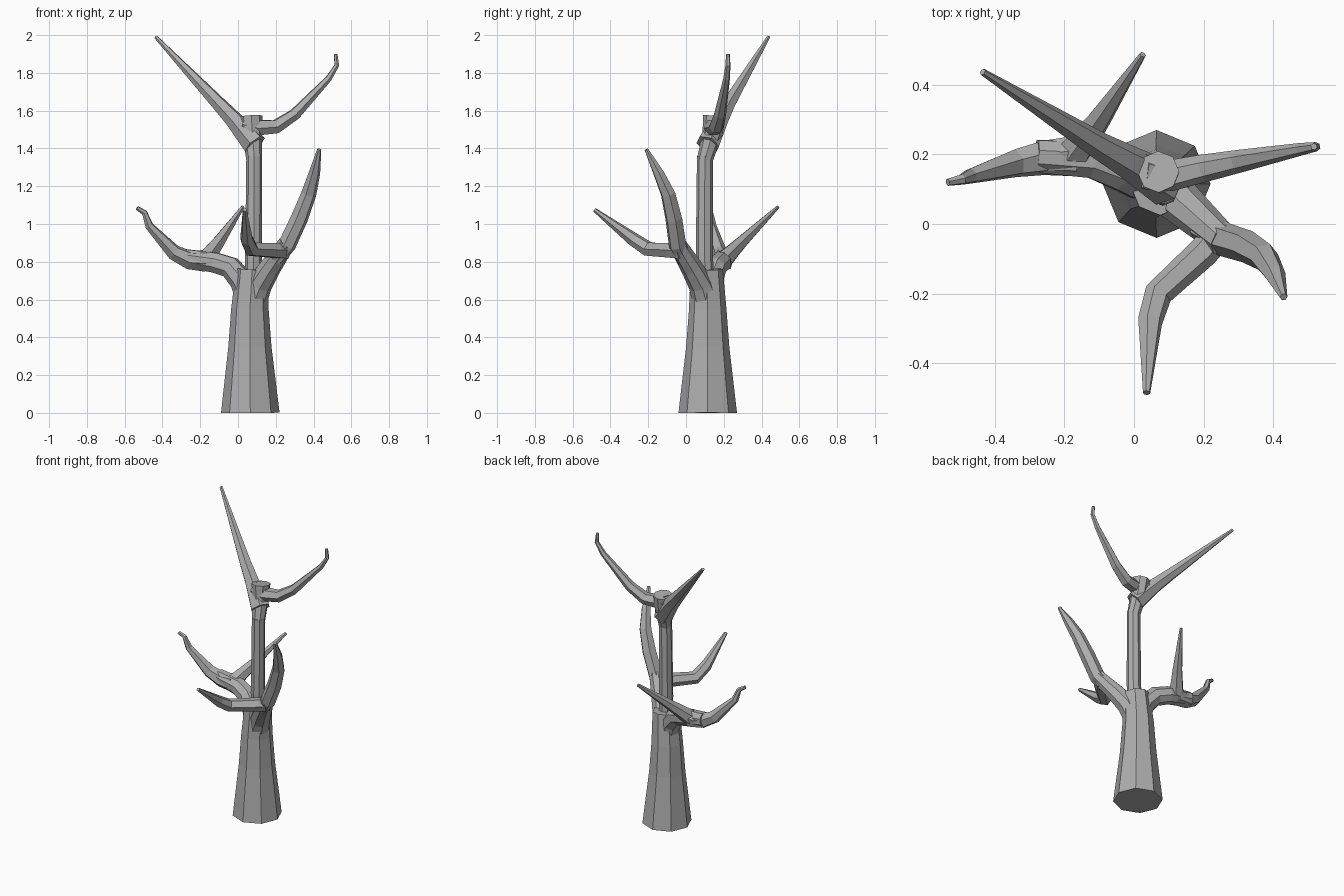
import bpy
import bmesh
import math
from mathutils import Vector

cube = bpy.data.objects.get("Cube")
if cube:
    bpy.data.objects.remove(cube, do_unlink=True)

# Bark material
bark = bpy.data.materials.new("grey_bark")
bark.use_nodes = True
GREY = (0.42, 0.42, 0.42, 1)
bark.diffuse_color = GREY
bark.node_tree.nodes["Principled BSDF"].inputs["Base Color"].default_value = GREY


def make_rings(bm, points, radii, sides):
    """One ring of vertices per path point, turned with the path without twisting."""
    rings = []
    side = Vector((1, 0, 0))
    for i, point in enumerate(points):
        before = (point - points[max(i - 1, 0)]).normalized()
        after = (points[min(i + 1, len(points) - 1)] - point).normalized()
        along = (before + after).normalized()
        side = (side - along * side.dot(along)).normalized()
        up = along.cross(side)
        angles = [math.tau * k / sides for k in range(sides)]
        rings.append([
            bm.verts.new(point + radii[i] * (side * math.cos(a) + up * math.sin(a)))
            for a in angles])
    return rings


def limb(name, path, thick, thin, fullness=1, sides=6):
    """Closed faceted tube that tapers along its length; more fullness thins it later."""
    points = [Vector(p) for p in path]
    travelled = [0]
    for start, end in zip(points, points[1:]):
        travelled.append(travelled[-1] + (end - start).length)
    radii = [thick + (thin - thick) * (d / travelled[-1]) ** fullness for d in travelled]

    bm = bmesh.new()
    rings = make_rings(bm, points, radii, sides)
    for low, high in zip(rings, rings[1:]):
        for k in range(sides):
            n = (k + 1) % sides
            bm.faces.new((low[k], low[n], high[n], high[k]))
    bm.faces.new(reversed(rings[0]))
    bm.faces.new(rings[-1])
    bmesh.ops.recalc_face_normals(bm, faces=bm.faces)

    mesh = bpy.data.meshes.new(name)
    bm.to_mesh(mesh)
    bm.free()
    mesh.materials.append(bark)
    obj = bpy.data.objects.new(name, mesh)
    bpy.context.collection.objects.link(obj)
    return obj


def fuse(target, part):
    """Merge a limb into the target so both share one skin."""
    bpy.context.view_layer.objects.active = target
    mod = target.modifiers.new("fuse", "BOOLEAN")
    mod.operation = "UNION"
    mod.solver = "EXACT"
    mod.object = part
    bpy.ops.object.modifier_apply(modifier=mod.name)
    bpy.data.objects.remove(part, do_unlink=True)


# Trunk, flared at the foot
tree = limb("bare_tree", [
    (.065, .115, 0), (.063, .115, .35), (.063, .115, .55), (.075, .11, .76)],
    .155, .085, .7, sides=8)

# Central leader, swelling into a crotch at the top
fuse(tree, limb("leader", [(.08, .105, .66), (.083, .097, .85), (.086, .1, 1.36)],
                .046, .042, sides=8))
fuse(tree, limb("leader_crotch", [(.086, .1, 1.34), (.075, .14, 1.48), (.07, .15, 1.57)],
                .042, .06, sides=8))

# High forks
fuse(tree, limb("leader_right_fork", [
    (.09, .115, 1.42), (-.02, .18, 1.55), (-.1, .225, 1.635), (-.435, .437, 1.99)],
    .066, .01, .75))
fuse(tree, limb("leader_left_fork", [
    (.03, .15, 1.53), (.11, .14, 1.51), (.2, .16, 1.515), (.3, .18, 1.58),
    (.48, .215, 1.77), (.523, .222, 1.84), (.517, .222, 1.9)],
    .05, .01))

# Front bough and its two forks
fuse(tree, limb("front_bough", [
    (.075, .11, .58), (.115, .08, .68), (.17, .03, .77), (.26, -.05, .9)],
    .075, .046, sides=8))
fuse(tree, limb("front_upper_fork", [
    (.2, -.01, .82), (.26, -.045, .89), (.325, -.065, 1.03), (.375, -.095, 1.16),
    (.405, -.145, 1.27), (.43, -.21, 1.395)],
    .049, .011, 3))
fuse(tree, limb("front_lower_fork", [
    (.25, -.02, .855), (.2, -.08, .86), (.07, -.2, .867), (.046, -.28, .92),
    (.036, -.485, 1.075)],
    .045, .011, 2.5))

# Back bough and its two forks
fuse(tree, limb("back_bough", [
    (.06, .115, .6), (.02, .13, .7), (-.04, .155, .77), (-.12, .185, .795),
    (-.28, .195, .82)],
    .07, .05, sides=8))
fuse(tree, limb("back_long_fork", [
    (-.17, .195, .805), (-.26, .19, .81), (-.34, .175, .85), (-.47, .138, .99),
    (-.495, .128, 1.06), (-.535, .12, 1.085)],
    .06, .011))
fuse(tree, limb("back_short_fork", [
    (-.18, .19, .8), (-.145, .24, .85), (-.1, .3, .91), (.025, .487, 1.09)],
    .056, .01, .8))
